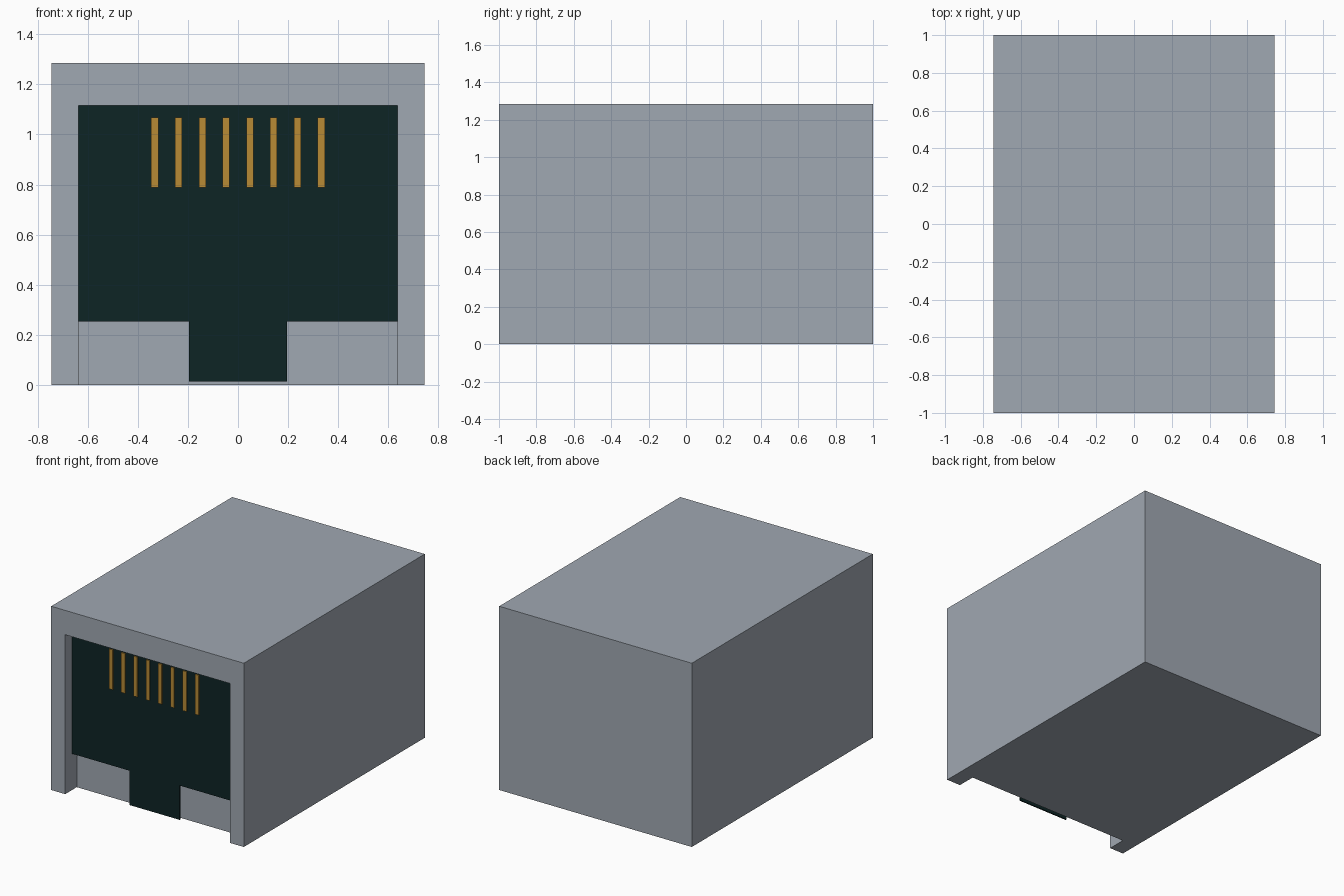
import bpy
import bmesh

if "Cube" in bpy.data.objects:
    bpy.data.objects.remove(bpy.data.objects["Cube"], do_unlink=True)

W, H = 0.745, 1.285           # half width and height of the housing
IN_W, IN_TOP = 0.637, 1.115   # half width and top of the front opening
BACK = -0.872                 # rear wall of the opening
PLATE = -0.923                # front of the dark socket plate


def material(name, rgb):
    m = bpy.data.materials.new(name)
    m.use_nodes = True
    m.diffuse_color = (*rgb, 1)
    m.node_tree.nodes["Principled BSDF"].inputs["Base Color"].default_value = (*rgb, 1)
    return m


grey = material("grey_metal", (0.352, 0.392, 0.445))
dark = material("dark_green_black", (0.0042, 0.0178, 0.0187))
gold = material("gold_contact", (0.479, 0.258, 0.036))


def prism(name, outline, y0, y1, mat):
    """Extrude an (x, z) outline from y0 to y1."""
    bm = bmesh.new()
    face = bm.faces.new([bm.verts.new((x, y0, z)) for x, z in outline])
    ext = bmesh.ops.extrude_face_region(bm, geom=[face])["geom"]
    bmesh.ops.translate(bm, vec=(0, y1 - y0, 0),
                        verts=[v for v in ext if isinstance(v, bmesh.types.BMVert)])
    bmesh.ops.recalc_face_normals(bm, faces=bm.faces)
    mesh = bpy.data.meshes.new(name)
    bm.to_mesh(mesh)
    bm.free()
    mesh.materials.append(mat)
    obj = bpy.data.objects.new(name, mesh)
    bpy.context.collection.objects.link(obj)
    return obj


def rect(x0, x1, z0, z1):
    return [(x0, z0), (x1, z0), (x1, z1), (x0, z1)]


# Housing block with a shallow front recess that is open at the bottom
housing = prism("housing", rect(-W, W, 0, H), -1, 1, grey)
cutter = prism("recess_cutter", rect(-IN_W, IN_W, -0.2, IN_TOP), -1.2, BACK, grey)
cutter.hide_render = True
cut = housing.modifiers.new("recess", 'BOOLEAN')
cut.operation = 'DIFFERENCE'
cut.solver = 'EXACT'
cut.object = cutter
bpy.context.view_layer.objects.active = housing
bpy.ops.object.modifier_apply(modifier=cut.name)
bpy.data.objects.remove(cutter, do_unlink=True)

# Dark T-shaped socket plate with the latch slot below
prism("socket_plate",
      [(-0.195, 0.013), (0.195, 0.013), (0.195, 0.253), (IN_W, 0.253),
       (IN_W, IN_TOP), (-IN_W, IN_TOP), (-IN_W, 0.253), (-0.195, 0.253)],
      PLATE, PLATE + 0.009, dark)

# Row of eight gold contacts
for i in range(8):
    x = (i - 3.5) * 0.095
    prism(f"contact_{i + 1}", rect(x - 0.014, x + 0.014, 0.788, 1.067),
          PLATE - 0.008, PLATE + 0.002, gold)
